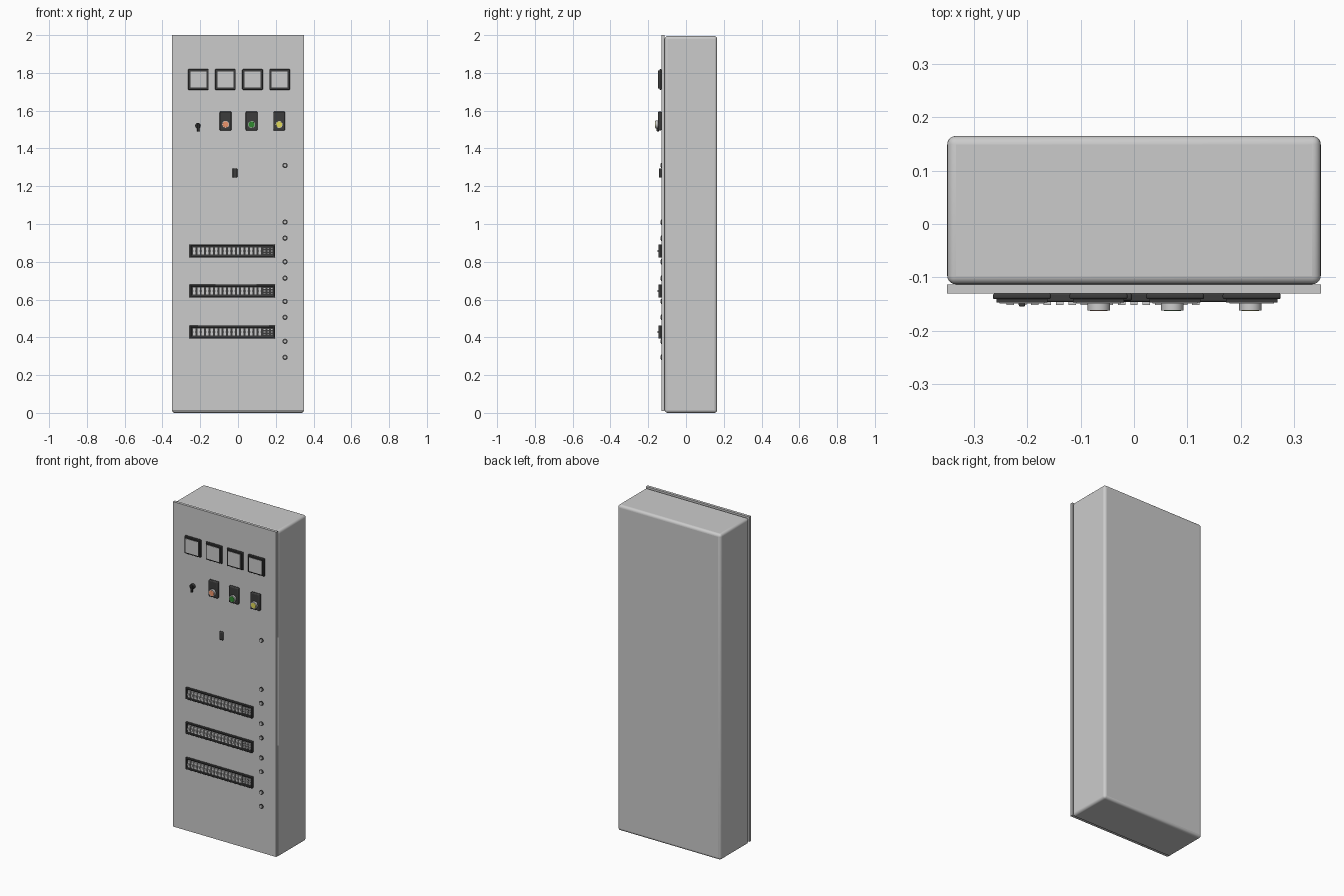
import bpy, bmesh, math
from mathutils import Matrix

if "Cube" in bpy.data.objects:
    bpy.data.objects.remove(bpy.data.objects["Cube"])

FACE = -0.13  # front plane of the door


def mat(name, r, g, b):
    m = bpy.data.materials.new(name)
    m.diffuse_color = (r, g, b, 1)
    m.use_nodes = True
    m.node_tree.nodes["Principled BSDF"].inputs["Base Color"].default_value = m.diffuse_color
    return m


dark = mat("dark_plastic", 0.045, 0.045, 0.045)
lens_mats = {"orange": mat("orange_lens", 0.85, 0.3, 0.15),
             "green": mat("green_lens", 0.03, 0.25, 0.03),
             "yellow": mat("yellow_lens", 0.75, 0.7, 0.1)}


def finish(name, bm, m=None):
    me = bpy.data.meshes.new(name)
    bmesh.ops.recalc_face_normals(bm, faces=bm.faces)
    bm.to_mesh(me)
    bm.free()
    ob = bpy.data.objects.new(name, me)
    bpy.context.collection.objects.link(ob)
    if m:
        me.materials.append(m)
    return ob


def add_box(bm, x, z, w, h, y0, y1):
    mtx = Matrix.Translation((x, (y0 + y1) / 2, z)) @ Matrix.Diagonal((w, abs(y1 - y0), h, 1))
    bmesh.ops.create_cube(bm, size=1, matrix=mtx)


def box(name, x, z, w, h, y0, y1, m=None, bevel=0, seg=3):
    bm = bmesh.new()
    add_box(bm, x, z, w, h, y0, y1)
    ob = finish(name, bm, m)
    if bevel:
        b = ob.modifiers.new("bevel", "BEVEL")
        b.width, b.segments = bevel, seg
    return ob


def add_disc(bm, x, z, r, y0, y1, r2=None, n=32):
    mtx = Matrix.Translation((x, (y0 + y1) / 2, z)) @ Matrix.Rotation(math.pi / 2, 4, 'X')
    bmesh.ops.create_cone(bm, cap_ends=True, segments=n, radius1=r, radius2=r2 or r,
                          depth=abs(y1 - y0), matrix=mtx)


def disc(name, x, z, r, y0, y1, m=None, r2=None):
    bm = bmesh.new()
    add_disc(bm, x, z, r, y0, y1, r2)
    return finish(name, bm, m)


def tray(name, x, z, w, h, y1, rim, depth, m):
    """Frame with a recessed, rimmed front."""
    bm = bmesh.new()
    add_box(bm, x, z, w, h, FACE, y1)
    bmesh.ops.recalc_face_normals(bm, faces=bm.faces)
    front = [f for f in bm.faces if f.normal.y < -0.9]
    bmesh.ops.inset_region(bm, faces=front, thickness=rim)
    bmesh.ops.inset_region(bm, faces=front, thickness=0.0005, depth=-depth)
    ob = finish(name, bm, m)
    b = ob.modifiers.new("bevel", "BEVEL")
    b.width, b.segments = 0.003, 2
    return ob


# cabinet body and door
body = box("cabinet_body", 0, 0.9975, 0.70, 1.995, 0.165, -0.113, None, 0.016, 5)
box("door", 0, 1.005, 0.70, 1.99, -0.113, FACE)

# four panel meters
for i in range(4):
    x = -0.21 + i * 0.1435
    box(f"meter_bezel_{i}", x, 1.765, 0.109, 0.109, FACE, -0.141, dark, 0.004)
    box(f"meter_frame_{i}", x, 1.765, 0.096, 0.096, -0.141, -0.147, dark)
    box(f"meter_window_{i}", x, 1.765, 0.084, 0.084, -0.147, -0.149)

# pilot lights on dark plates
for x, c in ((-0.066, "orange"), (0.072, "green"), (0.218, "yellow")):
    box(f"{c}_light_plate", x, 1.545, 0.062, 0.10, FACE, -0.149, dark, 0.005)
    disc(f"{c}_light_rim", x, 1.527, 0.021, -0.149, -0.162)
    disc(f"{c}_light_lens", x, 1.527, 0.017, -0.16, -0.163, lens_mats[c], 0.016)

# rotary selector switch
disc("selector_base", -0.212, 1.52, 0.015, FACE, -0.146, dark)
lever = box("selector_lever", -0.21, 1.51, 0.012, 0.042, -0.144, -0.155, dark, 0.003)

# door lock
box("door_lock", -0.016, 1.27, 0.025, 0.05, FACE, -0.144, dark, 0.005)

# breaker rows: frame, sixteen breakers with toggles, terminal section
for i, z in enumerate((0.857, 0.645, 0.428)):
    tray(f"breaker_frame_{i}", -0.03, z, 0.453, 0.07, -0.146, 0.011, 0.01, dark)
    bm = bmesh.new()
    for k in range(16):
        x = -0.232 + k * 0.0232
        add_box(bm, x, z + 0.012, 0.018, 0.018, -0.135, -0.146)
        add_box(bm, x, z - 0.012, 0.018, 0.018, -0.135, -0.146)
        add_box(bm, x, z, 0.014, 0.012, -0.135, -0.152)
    finish(f"breakers_{i}", bm)
    bm = bmesh.new()
    for k in range(3):
        x = 0.141 + k * 0.019
        for dz in (-0.014, 0, 0.014):
            add_box(bm, x, z + dz, 0.015, 0.009, -0.135, -0.145)
    finish(f"terminals_{i}", bm)

# column of small indicator lamps
for i, z in enumerate((1.31, 1.01, 0.925, 0.80, 0.713, 0.59, 0.506, 0.379, 0.294)):
    disc(f"lamp_rim_{i}", 0.249, z, 0.014, FACE, -0.133, dark)
    disc(f"lamp_lens_{i}", 0.249, z, 0.0105, -0.132, -0.136, None, 0.008)

# smooth rounded surfaces, keep hard edges
for ob in bpy.context.collection.objects:
    ob.select_set(True)
bpy.context.view_layer.objects.active = body
bpy.ops.object.shade_smooth_by_angle(angle=math.radians(35))
